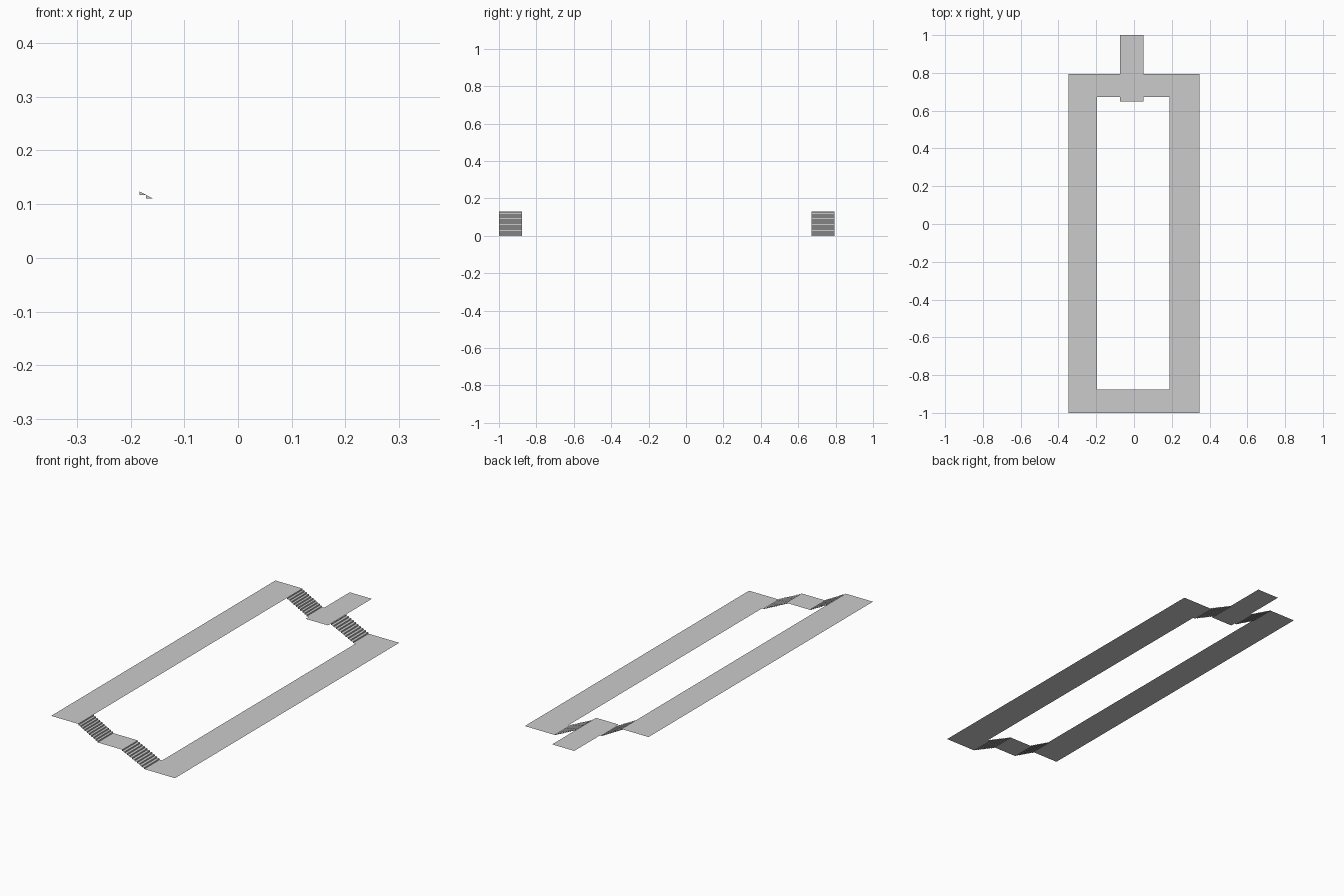
import bpy

if "Cube" in bpy.data.objects:
    bpy.data.objects.remove(bpy.data.objects["Cube"])

TOP, MID, LOW = 0.13, 0.065, 0.0
FRONT = (-1.0, -0.876)
BACK = (0.672, 0.795)
STEPS = 10


def make(name, verts, faces):
    mesh = bpy.data.meshes.new(name)
    mesh.from_pydata(verts, [], faces)
    mesh.update()
    obj = bpy.data.objects.new(name, mesh)
    bpy.context.collection.objects.link(obj)
    return obj


def deck(name, x0, x1, y0, y1, z):
    make(name, [(x0, y0, z), (x1, y0, z), (x1, y1, z), (x0, y1, z)], [(0, 1, 2, 3)])


def stairs(name, x0, x1, y_range, z0, z1, gussets=()):
    # Folded ribbon of risers and treads descending towards +x
    run, rise = (x1 - x0) / STEPS, (z0 - z1) / STEPS
    profile = [(x0, z0)]
    for i in range(STEPS):
        z = z0 - (i + 1) * rise
        profile += [(x0 + i * run, z), (x0 + (i + 1) * run, z)]
    verts = [(x, y, z) for x, z in profile for y in y_range]
    faces = [(2 * i, 2 * i + 2, 2 * i + 3, 2 * i + 1) for i in range(len(profile) - 1)]
    # Small triangular fillers in the inner corner of chosen steps
    for i in gussets:
        a = 4 * i
        faces.append((a, a + 2, a + 4))
    make(name, verts, faces)


# Long side walkways, left one raised
deck("upper_walkway", -0.347, -0.195, -1.0, 0.795, TOP)
deck("lower_walkway", 0.188, 0.347, -1.0, 0.795, LOW)

# Middle landings, the rear one extended backwards
deck("front_landing", -0.074, 0.052, *FRONT, MID)
deck("rear_landing", -0.074, 0.050, 0.648, 1.0, MID)

# Four flights joining the walkways through the landings
for label, span in (("front", FRONT), ("rear", BACK)):
    stairs(label + "_upper_stairs", -0.195, -0.074, span, TOP, MID,
           (1, 2) if label == "front" else ())
    stairs(label + "_lower_stairs", 0.051, 0.188, span, MID, LOW)
